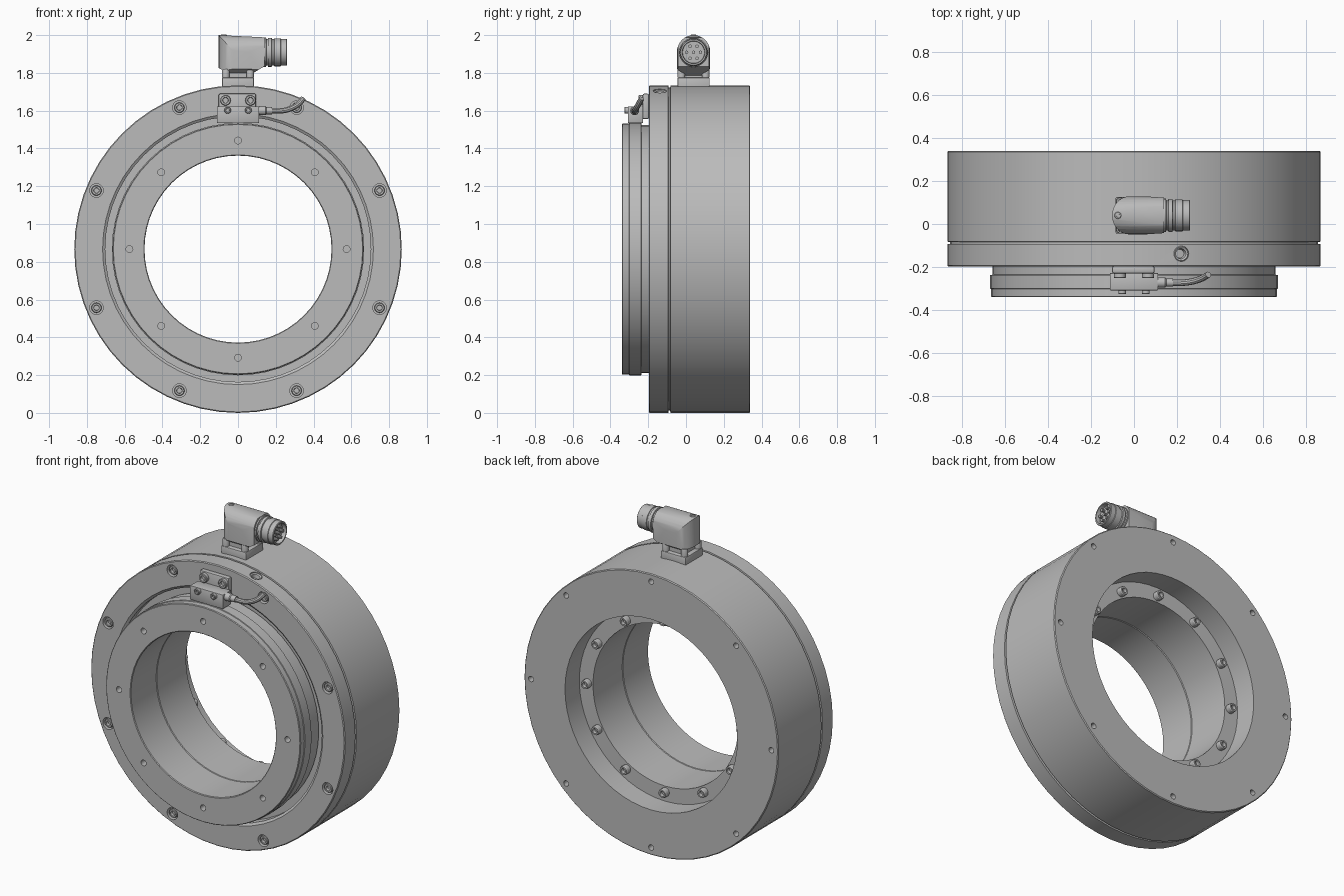
import bpy, bmesh, math
from mathutils import Vector, Matrix

if "Cube" in bpy.data.objects:
    bpy.data.objects.remove(bpy.data.objects["Cube"])

metal = bpy.data.materials.new("machined_grey")
metal.use_nodes = True
GREY = (0.5, 0.5, 0.5, 1)
metal.diffuse_color = GREY
metal.node_tree.nodes["Principled BSDF"].inputs["Base Color"].default_value = GREY

C = 0.867                      # height of the ring axis
R = 0.867                      # outer radius of the housing
AXIS = Vector((0, 0, C))
FRONT, BACK = Vector((0, -1, 0)), Vector((0, 1, 0))
RIGHTWARD, UP = Vector((1, 0, 0)), Vector((0, 0, 1))


def add_object(name, bm):
    bmesh.ops.remove_doubles(bm, verts=bm.verts, dist=1e-5)
    bmesh.ops.recalc_face_normals(bm, faces=bm.faces)
    mesh = bpy.data.meshes.new(name)
    bm.to_mesh(mesh)
    bm.free()
    mesh.materials.append(metal)
    obj = bpy.data.objects.new(name, mesh)
    bpy.context.collection.objects.link(obj)
    return obj


def lathe_into(bm, profile, origin, direction, sides, closed=False):
    """Turn (radius, height) points about a direction."""
    turn = Matrix.Translation(origin) @ direction.to_track_quat('Z', 'Y').to_matrix().to_4x4()
    rings = []
    for r, h in profile:
        rings.append([bm.verts.new(turn @ Vector((r * math.cos(a), r * math.sin(a), h)))
                      for a in (math.tau * i / sides for i in range(sides))])
    pairs = list(zip(rings, rings[1:]))
    if closed:
        pairs.append((rings[-1], rings[0]))
    for low, high in pairs:
        for i in range(sides):
            j = (i + 1) % sides
            bm.faces.new((low[i], low[j], high[j], high[i]))


def lathe(name, profile, origin, direction, sides=24, closed=False):
    bm = bmesh.new()
    lathe_into(bm, profile, origin, direction, sides, closed)
    return add_object(name, bm)


def rods(name, radius, length, spots, sides=16):
    """Several plain cylinders in one mesh, each from a (point, direction)."""
    bm = bmesh.new()
    for point, direction in spots:
        lathe_into(bm, [(0, 0), (radius, 0), (radius, length), (0, length)],
                   point, direction, sides)
    return add_object(name, bm)


def bolts(name, radius, height, spots):
    """Cap screws with a chamfered head and a socket."""
    floor = height * 0.4
    profile = [(0, 0), (radius, 0), (radius, height * .85), (radius * .88, height),
               (radius * .55, height), (radius * .5, floor), (0, floor)]
    bm = bmesh.new()
    for point, direction in spots:
        lathe_into(bm, profile, point, direction, 16)
    return add_object(name, bm)


def prism(name, outline, direction, depth):
    """Extrude an outline of 3D points."""
    bm = bmesh.new()
    face = bm.faces.new([bm.verts.new(p) for p in outline])
    grown = bmesh.ops.extrude_face_region(bm, geom=[face])["geom"]
    moved = [v for v in grown if isinstance(v, bmesh.types.BMVert)]
    bmesh.ops.translate(bm, verts=moved, vec=direction * depth)
    return add_object(name, bm)


def box(name, low, high, bevel=0.0):
    (x0, y0, z0), (x1, y1, z1) = low, high
    obj = prism(name, [(x0, y0, z0), (x1, y0, z0), (x1, y0, z1), (x0, y0, z1)], BACK, y1 - y0)
    if bevel:
        mod = obj.modifiers.new("Bevel", 'BEVEL')
        mod.width, mod.segments = bevel, 2
        bake(obj)
    return obj


def bake(obj):
    graph = bpy.context.evaluated_depsgraph_get()
    mesh = bpy.data.meshes.new_from_object(obj.evaluated_get(graph))
    obj.modifiers.clear()
    obj.data = mesh


def combine(obj, other, operation='DIFFERENCE'):
    mod = obj.modifiers.new("Boolean", 'BOOLEAN')
    mod.object, mod.operation, mod.solver = other, operation, 'EXACT'
    other.hide_render = True
    bake(obj)
    bpy.data.objects.remove(other)


def circle_spots(count, radius, y, direction, start=0.0):
    out = []
    for i in range(count):
        a = start + math.tau * i / count
        out.append((AXIS + Vector((radius * math.cos(a), y, radius * math.sin(a))), direction))
    return out


# Fixed housing with flange, seam groove and front annular gap
housing = lathe("housing", [
    (.588, .34), (.862, .34), (R, .335), (R, -.082), (.855, -.084), (.855, -.092), (R, -.094),
    (R, -.192), (.862, -.197), (.717, -.197), (.703, -.187), (.703, -.14), (.588, -.14)],
    AXIS, BACK, 56, True)
combine(housing, rods("rear_hole_cutter", .017, .06, circle_spots(8, .82, .30, BACK)))
combine(housing, rods("flange_hole_cutter", .036, .06,
                      circle_spots(8, .811, -.165, FRONT, math.pi / 8), 20))
bolts("flange_bolts", .027, .028, circle_spots(8, .811, -.165, FRONT, math.pi / 8))

# Rotor with bore seam, front lip and threaded holes
rotor = lathe("rotor", [
    (.495, .20), (.598, .20), (.598, -.15), (.656, -.15), (.656, -.235), (.668, -.237),
    (.668, -.30), (.664, -.302), (.664, -.336), (.66, -.34), (.499, -.34), (.495, -.336),
    (.495, -.092), (.50, -.088), (.495, -.084)], AXIS, BACK, 56, True)
combine(rotor, rods("rotor_hole_cutter", .018, .06, circle_spots(8, .575, -.30, FRONT)))
bolts("rear_rotor_bolts", .027, .034, circle_spots(12, .53, .20, BACK))

# Radial port in the top of the flange
radial = Vector((.22, 0, .8386)).normalized()
port = AXIS + radial * R + Vector((0, -.138, 0))
combine(housing, rods("port_cutter", .036, .12, [(port - radial * .05, radial)], 20))
lathe("port_sleeve", [(0, -.03), (.02, -.03), (.024, -.008), (.032, -.004), (.036, -.008),
                      (.036, -.05), (0, -.05)], port, radial, 20)

# Sensor bracket and block on the front
box("sensor_bracket", (-.102, -.229, 1.555), (.096, -.196, 1.69), .008)
box("sensor_block", (-.112, -.308, 1.535), (.112, -.228, 1.622), .003)
bolts("bracket_bolts", .028, .022, [(Vector((x, -.229, 1.655)), FRONT) for x in (-.066, .066)])
bolts("sensor_screws", .018, .018, [(Vector((x, -.308, 1.602)), FRONT) for x in (-.055, .055)])
lathe("cable_nozzle", [(0, 0), (.024, 0), (.024, .035), (.019, .04), (.019, .07), (0, .07)],
      Vector((.11, -.272, 1.6)), RIGHTWARD, 16)

# Cable sweeping up and back
curve = bpy.data.curves.new("sensor_cable", 'CURVE')
curve.dimensions = '3D'
curve.bevel_depth, curve.bevel_resolution = .015, 3
curve.use_fill_caps = True
spline = curve.splines.new('NURBS')
path = [(.16, -.272, 1.6), (.22, -.275, 1.595), (.28, -.268, 1.605),
        (.325, -.25, 1.635), (.345, -.235, 1.665)]
spline.points.add(len(path) - 1)
for point, co in zip(spline.points, path):
    point.co = (*co, 1)
spline.use_endpoint_u = True
spline.order_u = 4
curve_obj = bpy.data.objects.new("cable_path", curve)
bpy.context.collection.objects.link(curve_obj)
cable_mesh = bpy.data.meshes.new_from_object(
    curve_obj.evaluated_get(bpy.context.evaluated_depsgraph_get()))
bpy.data.objects.remove(curve_obj)
cable_mesh.materials.clear()
cable_mesh.materials.append(metal)
bpy.context.collection.objects.link(bpy.data.objects.new("sensor_cable", cable_mesh))

# Connector base on top of the housing
PY, PZ = .04, 1.912
box("connector_base", (-.085, PY - .085, 1.70), (.085, PY + .085, 1.775), .006)
bolts("connector_base_bolts", .02, .045,
      [(Vector((x, PY + y, 1.775)), UP) for x in (-.064, .064) for y in (-.064, .064)])

# Elbow body: side outline, arched section and round-ended plan intersected
outline = [(-.102, 2.0), (.14, 1.988), (.14, 1.835), (.056, 1.785), (.056, 1.73),
           (-.056, 1.73), (-.056, 1.805), (-.102, 1.825)]
elbow = prism("connector_elbow", [(x, -.1, z) for x, z in outline], BACK, .3)
half_turn = [math.pi * i / 16 for i in range(17)]
arch = [(-.3, PY + .088 * math.cos(a), PZ + .088 * math.sin(a)) for a in half_turn]
arch += [(-.3, PY - .088, 1.82), (-.3, PY - .058, 1.80), (-.3, PY - .058, 1.7),
         (-.3, PY + .058, 1.7), (-.3, PY + .058, 1.80), (-.3, PY + .088, 1.82)]
combine(elbow, prism("arch_cutter", arch, RIGHTWARD, .6), 'INTERSECT')
plan = [(-.02 - .082 * math.sin(a), PY + .0885 * math.cos(a), 1.6) for a in half_turn]
plan += [(.05, PY - .0885, 1.6), (.2, PY - .078, 1.6), (.2, PY + .078, 1.6), (.05, PY + .0885, 1.6)]
combine(elbow, prism("plan_cutter", plan, UP, .5), 'INTERSECT')
bolts("elbow_screw", .016, .014, [(Vector((-.075, PY, 1.988)), UP)])

# Plug barrel with grip rings and an open end
plug = Vector((0, PY, PZ - .003))
lathe("plug_barrel", [
    (0, .10), (.078, .10), (.078, .148), (.07, .15), (.07, .158), (.077, .16), (.077, .178),
    (.07, .18), (.07, .19), (.074, .192), (.074, .225), (.071, .227), (.071, .257),
    (.068, .26), (.06, .26), (.058, .235), (0, .235)], plug, RIGHTWARD, 28)
rods("plug_pins", .009, .02,
     [(plug + Vector((.235, .037 * math.cos(a), .037 * math.sin(a))), RIGHTWARD)
      for a in (math.tau * i / 6 for i in range(6))] + [(plug + Vector((.235, 0, 0)), RIGHTWARD)], 10)

# Smooth the round parts and keep their edges crisp
bpy.ops.object.select_all(action='DESELECT')
for obj in bpy.context.collection.objects:
    if obj.type == 'MESH' and metal.name in obj.data.materials:
        obj.select_set(True)
        bpy.context.view_layer.objects.active = obj
bpy.ops.object.shade_smooth_by_angle(angle=math.radians(30))
